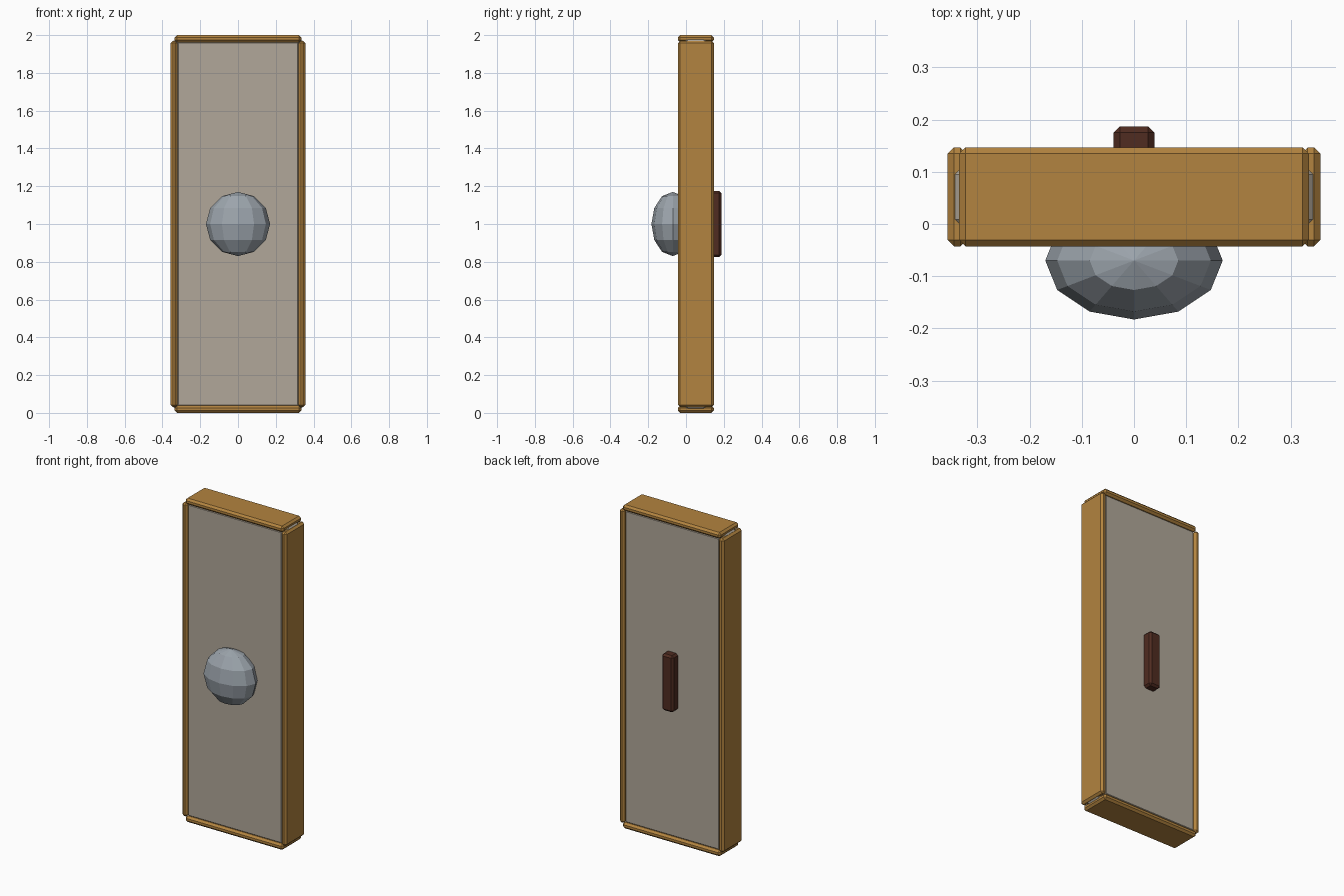
import bpy, bmesh
from mathutils import Matrix, Vector

if "Cube" in bpy.data.objects:
    bpy.data.objects.remove(bpy.data.objects["Cube"])


def material(name, rgb):
    m = bpy.data.materials.new(name)
    m.diffuse_color = (*rgb, 1)
    m.use_nodes = True
    m.node_tree.nodes["Principled BSDF"].inputs["Base Color"].default_value = m.diffuse_color
    return m


wood = material("wood", (0.45, 0.23, 0.05))
leather = material("leather", (0.08, 0.025, 0.015))
canvas = material("canvas", (0.44, 0.39, 0.32))
steel = material("steel", (0.33, 0.37, 0.41))


def finish(name, bm, mat):
    mesh = bpy.data.meshes.new(name)
    bm.to_mesh(mesh)
    bm.free()
    mesh.materials.append(mat)
    ob = bpy.data.objects.new(name, mesh)
    bpy.context.collection.objects.link(ob)
    return ob


def chamfered_box(name, lo, hi, bevel, mat):
    lo, hi = Vector(lo), Vector(hi)
    bm = bmesh.new()
    bmesh.ops.create_cube(bm, size=1, matrix=Matrix.Translation((lo + hi) / 2)
                          @ Matrix.Diagonal((*(hi - lo), 1)))
    bmesh.ops.bevel(bm, geom=bm.edges[:], offset=bevel, segments=1,
                    affect='EDGES', profile=0.5)
    return finish(name, bm, mat)


# Shield board
chamfered_box("board", (-0.355, -0.031, 0.003), (0.355, 0.135, 1.997), 0.04, canvas)

# Rim: two side rails, top and bottom rails
Y0, Y1 = -0.043, 0.147
for side, s in (("left", -1), ("right", 1)):
    a, b = sorted((s * 0.321, s * 0.357))
    chamfered_box(side + "_rail", (a, Y0, 0.031), (b, Y1, 1.969), 0.012, wood)
for end, z in (("bottom", 0.0), ("top", 1.962)):
    chamfered_box(end + "_rail", (-0.335, Y0, z), (0.335, Y1, z + 0.038), 0.012, wood)

# Domed boss on the front
bm = bmesh.new()
bmesh.ops.create_uvsphere(bm, u_segments=12, v_segments=6, radius=1,
                          matrix=Matrix.Translation((0, -0.07, 1))
                          @ Matrix.Diagonal((0.17, 0.113, 0.17, 1)))
finish("boss", bm, steel)

# Grip on the back
chamfered_box("grip", (-0.039, 0.107, 0.825), (0.039, 0.187, 1.175), 0.012, leather)
